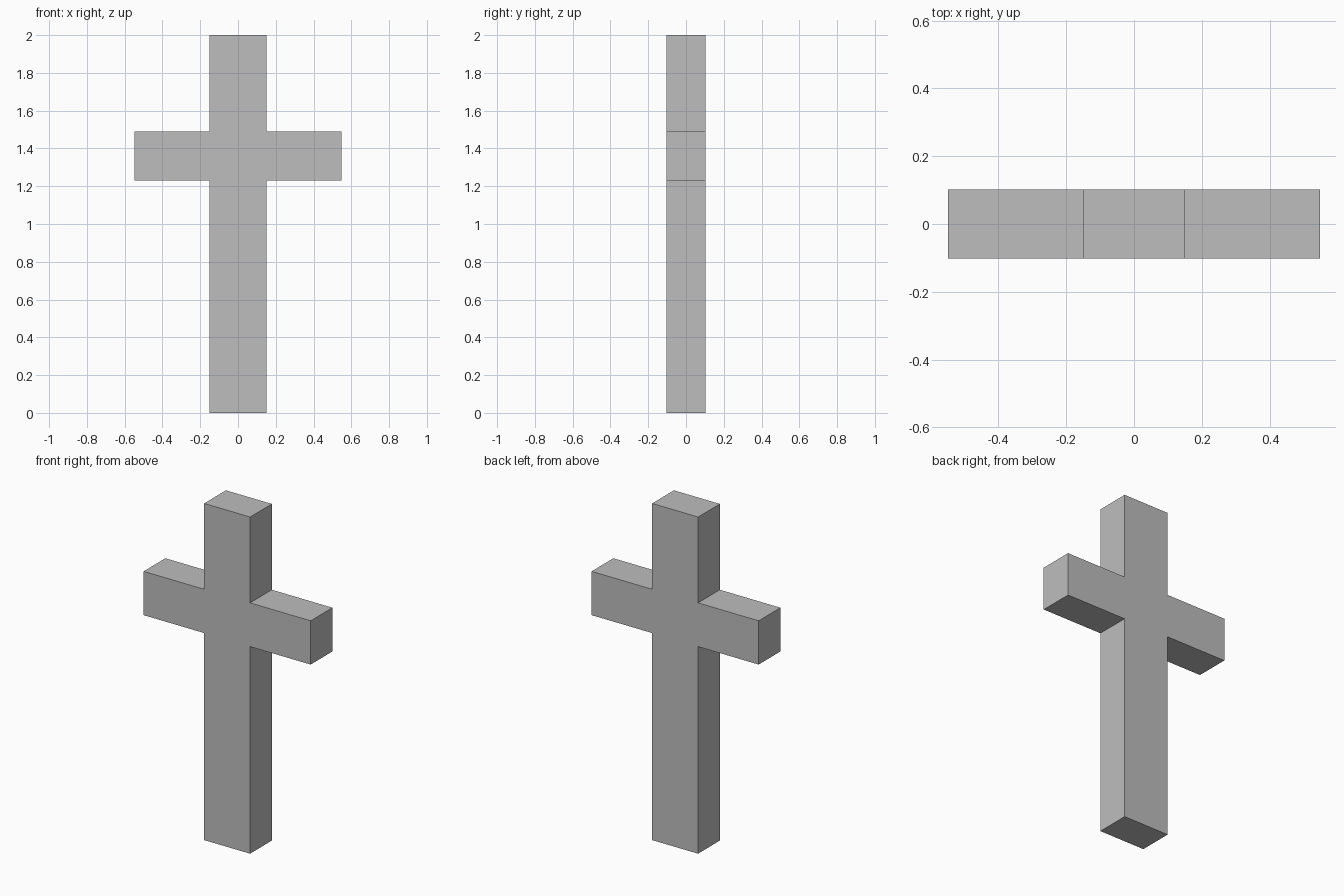
import bpy
import bmesh

cube = bpy.data.objects.get("Cube")
if cube:
    bpy.data.objects.remove(cube, do_unlink=True)

POST, ARM, DEPTH = 0.151, 0.549, 0.102   # half sizes
ARM_LOW, ARM_HIGH, TOP = 1.23, 1.49, 2.0

# Plain grey material
grey = bpy.data.materials.new("stone_grey")
grey.use_nodes = True
colour = (0.515, 0.515, 0.515, 1.0)
grey.diffuse_color = colour
grey.node_tree.nodes["Principled BSDF"].inputs["Base Color"].default_value = colour

# Cross outline: right half, then its mirror image
half = [(POST, 0), (POST, ARM_LOW), (ARM, ARM_LOW),
        (ARM, ARM_HIGH), (POST, ARM_HIGH), (POST, TOP)]
outline = half + [(-x, z) for x, z in reversed(half)]

# Extrude the outline from front to back as one solid
bm = bmesh.new()
front = bm.faces.new([bm.verts.new((x, -DEPTH, z)) for x, z in outline])
result = bmesh.ops.extrude_face_region(bm, geom=[front], use_keep_orig=True)
back = [v for v in result["geom"] if isinstance(v, bmesh.types.BMVert)]
bmesh.ops.translate(bm, verts=back, vec=(0, 2 * DEPTH, 0))
bmesh.ops.recalc_face_normals(bm, faces=bm.faces)

mesh = bpy.data.meshes.new("cross")
bm.to_mesh(mesh)
bm.free()
mesh.materials.append(grey)
cross = bpy.data.objects.new("cross", mesh)
bpy.context.collection.objects.link(cross)
